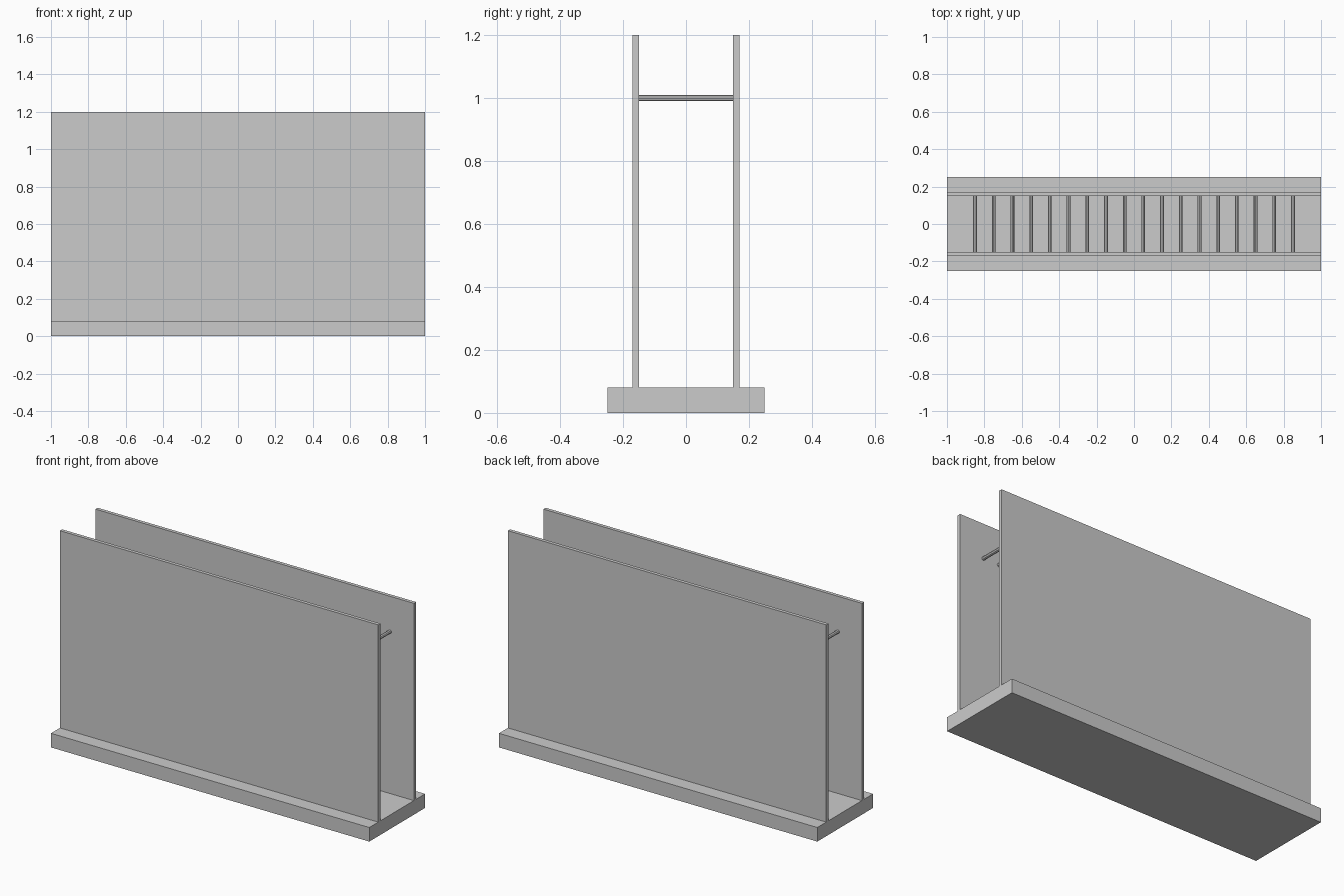
import bpy
from math import pi

if "Cube" in bpy.data.objects:
    bpy.data.objects.remove(bpy.data.objects["Cube"])


def box(name, size, loc):
    bpy.ops.mesh.primitive_cube_add(size=1, location=loc)
    ob = bpy.context.object
    ob.name = name
    ob.scale = size
    bpy.ops.object.transform_apply(location=False, rotation=False, scale=True)
    return ob


# Base slab
box("base", (2.0, 0.5, 0.08), (0, 0, 0.04))

# Two upright panels
for side, name in ((-1, "front_panel"), (1, "back_panel")):
    box(name, (2.0, 0.02, 1.12), (0, side * 0.16, 0.64))

# Row of thin rods spanning the gap between the panels
for i in range(18):
    bpy.ops.mesh.primitive_cylinder_add(
        vertices=8, radius=0.01, depth=0.30,
        location=(-0.85 + i * 0.1, 0, 1.0), rotation=(pi / 2, 0, 0))
    bpy.context.object.name = f"cross_rod_{i + 1:02d}"
